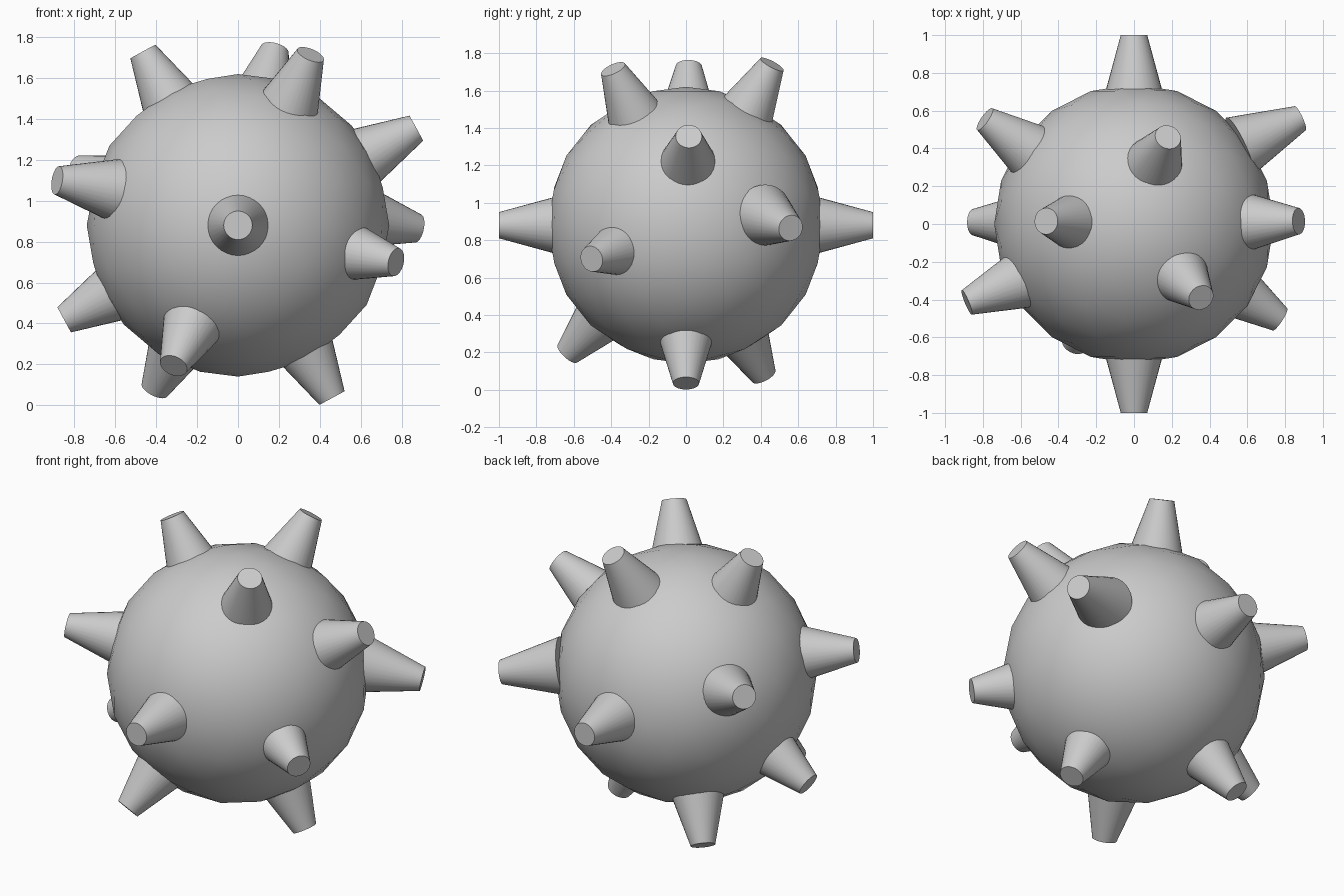
import bpy
from mathutils import Vector

if "Cube" in bpy.data.objects:
    bpy.data.objects.remove(bpy.data.objects["Cube"])

CENTRE = Vector((0, 0, 0.88))
TIP_R, BASE_R, LENGTH = 0.07, 0.168, 0.36


def smooth(angle):
    bpy.ops.object.shade_smooth_by_angle(angle=angle)


def spike(tip, aim=CENTRE):
    """Blunt cone ending at tip, its axis passing through aim."""
    tip = Vector(tip)
    axis = (tip - Vector(aim)).normalized()
    bpy.ops.mesh.primitive_cone_add(
        vertices=32, radius1=BASE_R, radius2=TIP_R, depth=LENGTH,
        location=tip - axis * LENGTH / 2,
        rotation=axis.to_track_quat('Z', 'Y').to_euler())
    bpy.context.object.name = "spike"
    smooth(0.6)


# Round body
bpy.ops.mesh.primitive_ico_sphere_add(subdivisions=3, radius=0.74, location=CENTRE)
bpy.context.object.name = "body"
smooth(0.8)

# Front and back spikes
for side in (-1, 1):
    spike((0, side, 0.88))

# Upper spikes
spike((0.355, -0.39, 1.715))
spike((0.18, 0.46, 1.74), (-0.06, 0, 0.88))
spike((-0.465, 0.015, 1.73))
spike((0.872, 0.015, 1.355))

# Spikes around the middle
spike((-0.885, -0.415, 1.10), (0, -0.05, 0.95))
spike((-0.79, 0.555, 1.155))
spike((0.88, 0.56, 0.865), (0, 0.15, 1.05))
spike((0.773, -0.505, 0.70))

# Lower spikes
spike((-0.85, 0.01, 0.418))
spike((0.46, 0.0, 0.035))
spike((-0.315, -0.635, 0.193))
spike((-0.408, 0.415, 0.075))
